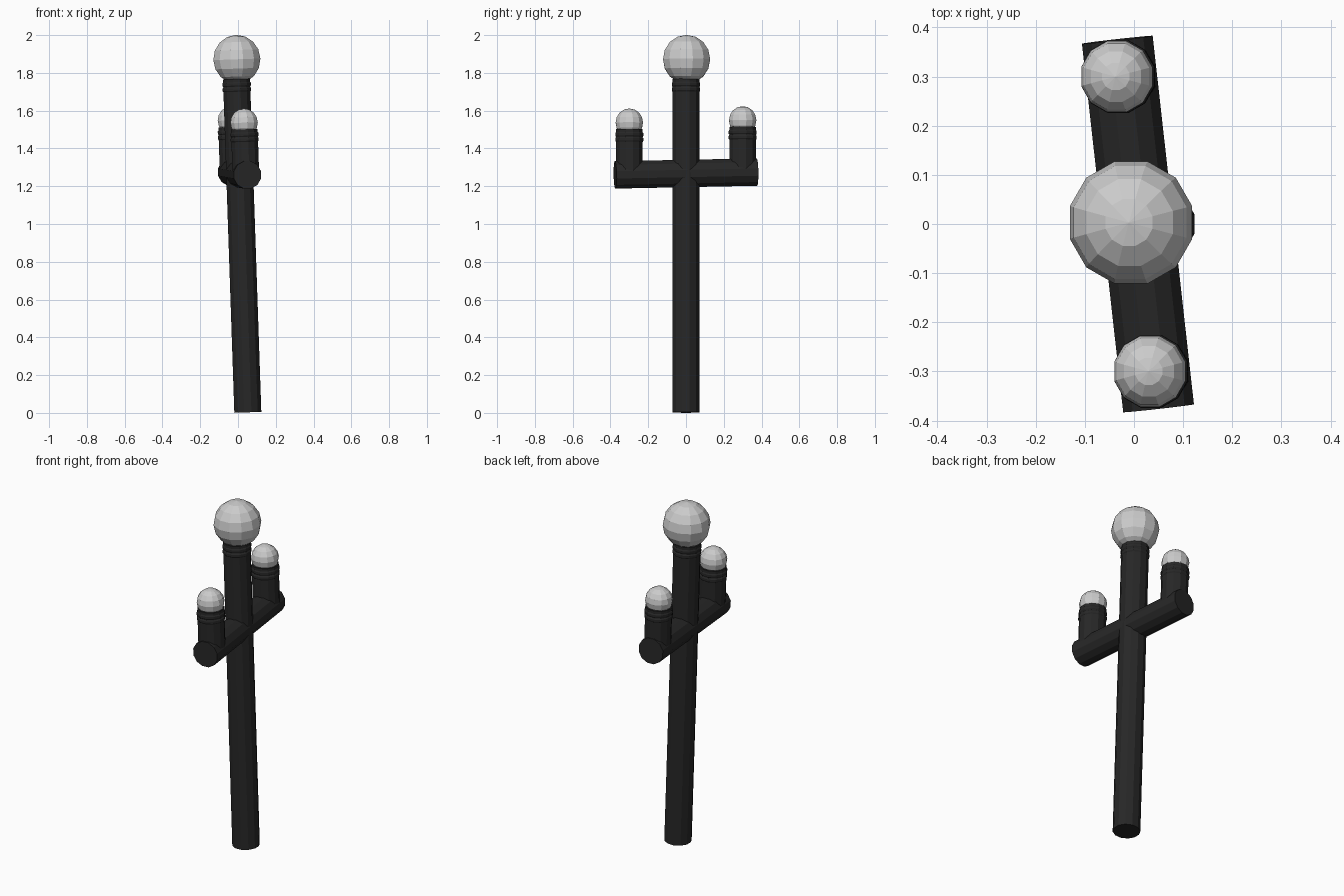
import bpy, bmesh, math
from mathutils import Vector, Matrix

if "Cube" in bpy.data.objects:
    bpy.data.objects.remove(bpy.data.objects["Cube"])

SIDES = 12
black = bpy.data.materials.new("black_metal")
black.diffuse_color = (0.02, 0.02, 0.02, 1)
black.use_nodes = True
black.node_tree.nodes["Principled BSDF"].inputs["Base Color"].default_value = black.diffuse_color


def frame(origin, axis):
    """Matrix whose local z runs along the axis, starting at the origin."""
    turn = Vector(axis).to_track_quat('Z', 'Y').to_matrix().to_4x4()
    return Matrix.Translation(origin) @ turn @ Matrix.Rotation(math.radians(15), 4, 'Z')


def finish(name, bm, matrix, mat=None):
    bmesh.ops.recalc_face_normals(bm, faces=bm.faces)
    mesh = bpy.data.meshes.new(name)
    bm.to_mesh(mesh)
    bm.free()
    ob = bpy.data.objects.new(name, mesh)
    ob.matrix_world = matrix
    bpy.context.collection.objects.link(ob)
    if mat:
        mesh.materials.append(mat)


def tube(name, start, end, profile):
    """Closed round bar: profile is a list of (radius, distance along axis)."""
    bm = bmesh.new()
    rings = []
    for r, h in profile:
        rings.append([bm.verts.new((r * math.cos(a), r * math.sin(a), h))
                      for a in (2 * math.pi * i / SIDES for i in range(SIDES))])
    for lo, hi in zip(rings, rings[1:]):
        for i in range(SIDES):
            j = (i + 1) % SIDES
            bm.faces.new((lo[i], lo[j], hi[j], hi[i]))
    bm.faces.new(rings[0])
    bm.faces.new(rings[-1])
    finish(name, bm, frame(start, Vector(end) - Vector(start)), black)


def globe(name, centre, radius, axis):
    bm = bmesh.new()
    bmesh.ops.create_uvsphere(bm, u_segments=SIDES, v_segments=8, radius=radius)
    finish(name, bm, frame(centre, axis))


def ringed(r, length):
    """Straight bar profile with two raised rings just below the top."""
    pts = [(r, 0)]
    for drop in (0.055, 0.028):
        z = length - drop
        pts += [(r, z - 0.012), (r + 0.004, z - 0.006), (r + 0.004, z + 0.006), (r, z + 0.012)]
    return pts + [(r, length)]


LEAN = Vector((-0.034, 0, 1))

# leaning main pole and its large globe
tube("pole", (0.052, 0, 0.003), Vector((0.052, 0, 0.003)) + LEAN, ringed(0.074, 1.765))
globe("top_globe", (-0.006, 0.003, 1.872), 0.129, LEAN)

# cross arm through the pole
a, b = Vector((0.05, -0.375, 1.26)), Vector((-0.034, 0.375, 1.275))
tube("cross_arm", a, b, [(0.075, 0), (0.075, (b - a).length)])

# short posts with small globes on each arm end
for name, t in (("front", 0.1), ("back", 0.9)):
    base = a.lerp(b, t)
    tube(name + "_post", base, base + LEAN, ringed(0.073, 0.24))
    globe(name + "_globe", base + LEAN * 0.275, 0.075, LEAN)
